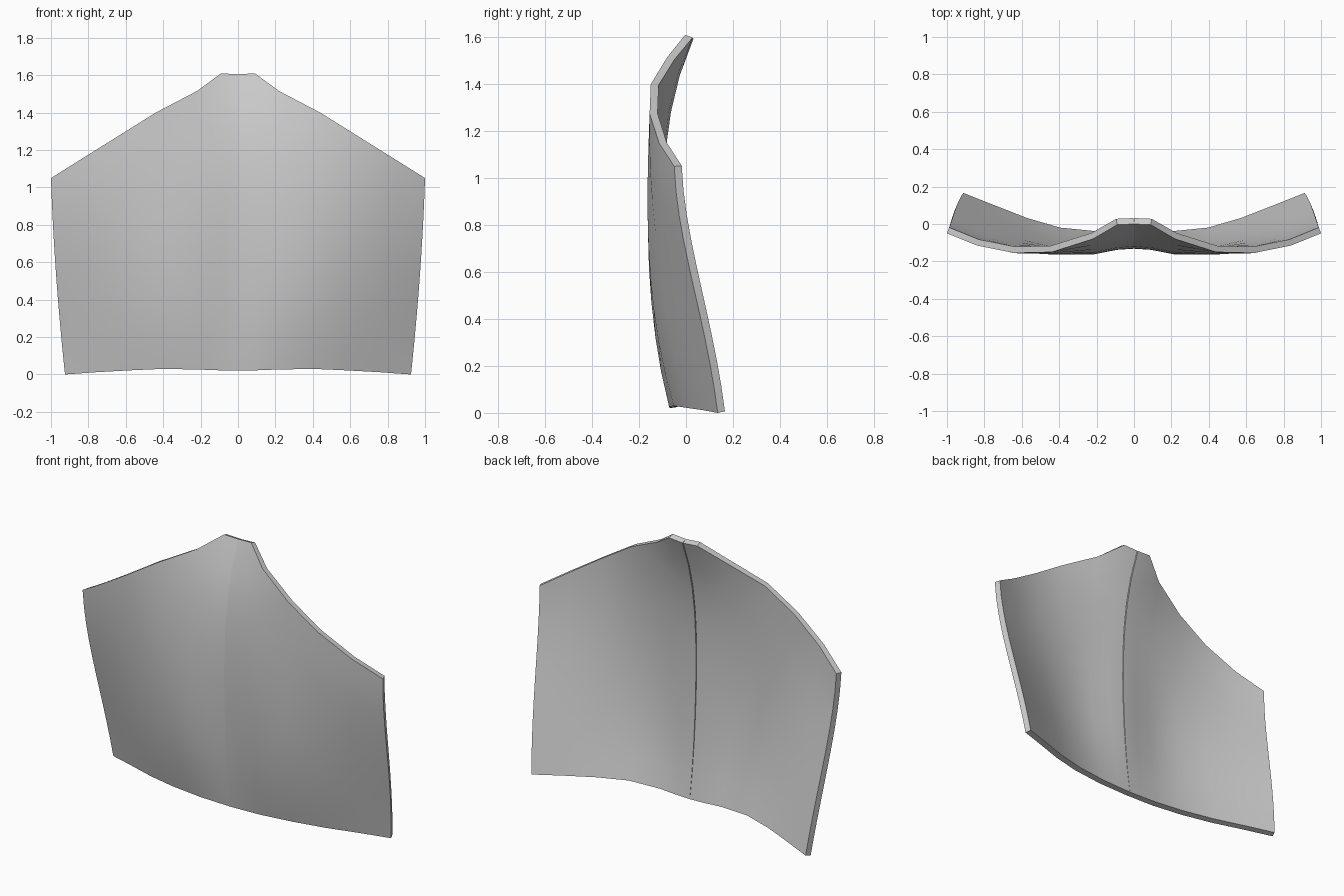
import bpy
import bmesh
import math
from mathutils import Vector

cube = bpy.data.objects.get("Cube")
if cube:
    bpy.data.objects.remove(cube, do_unlink=True)

ROWS = 10
THICKNESS = 0.034

# Columns of the half panel, centre to side:
# bottom (x, z), top (x, z), depth at five even heights from bottom to top
COLUMNS = [
    ((0, .02), (0, 1.605), (-.07, -.115, -.132, -.11, 0)),
    ((.09, .022), (.09, 1.61), (-.07, -.12, -.138, -.118, -.004)),
    ((.2, .026), (.22, 1.515), (-.072, -.14, -.162, -.145, -.08)),
    ((.4, .03), (.44, 1.4), (-.052, -.128, -.16, -.162, -.15)),
    ((.58, .022), (.64, 1.275), (0, -.065, -.115, -.148, -.155)),
    ((.76, .012), (.84, 1.15), (.07, .01, -.045, -.09, -.115)),
    ((.925, 0), (1, 1.05), (.135, .092, .035, -.02, -.05)),
]


def smooth_depth(depths, t):
    """Smooth curve through evenly spaced depths."""
    steps = len(depths) - 1
    total = 0
    for i, depth in enumerate(depths):
        weight = 1
        for j in range(steps + 1):
            if j != i:
                weight *= (t * steps - j) / (i - j)
        total += depth * weight
    return total


def column_point(column, t):
    bottom, top, depths = column
    flat = Vector(bottom).lerp(Vector(top), t)
    bulge = 0.04 * t * (1 - t) * flat.x
    return (flat.x + bulge, smooth_depth(depths, t), flat.y)


# Front skin of one half
bm = bmesh.new()
grid = [[bm.verts.new(column_point(column, row / ROWS)) for row in range(ROWS + 1)]
        for column in COLUMNS]
for inner, outer in zip(grid, grid[1:]):
    for row in range(ROWS):
        bm.faces.new((inner[row], outer[row], outer[row + 1], inner[row + 1]))
mesh = bpy.data.meshes.new("curved_panel")
bm.to_mesh(mesh)
bm.free()

panel = bpy.data.objects.new("curved_panel", mesh)
bpy.context.collection.objects.link(panel)
bpy.context.view_layer.objects.active = panel
panel.select_set(True)

# Thickness backwards, then the other half with an open seam on the back
shell = panel.modifiers.new("thickness", 'SOLIDIFY')
shell.thickness = THICKNESS
shell.offset = -1
mirror = panel.modifiers.new("other_half", 'MIRROR')
mirror.use_mirror_merge = False
for name in ("thickness", "other_half"):
    bpy.ops.object.modifier_apply(modifier=name)
bpy.ops.object.shade_smooth_by_angle(angle=math.radians(35))

# Plain grey finish
grey = bpy.data.materials.new("light_grey")
grey.use_nodes = True
colour = (0.6, 0.6, 0.6, 1)
grey.diffuse_color = colour
grey.node_tree.nodes["Principled BSDF"].inputs["Base Color"].default_value = colour
panel.data.materials.append(grey)
